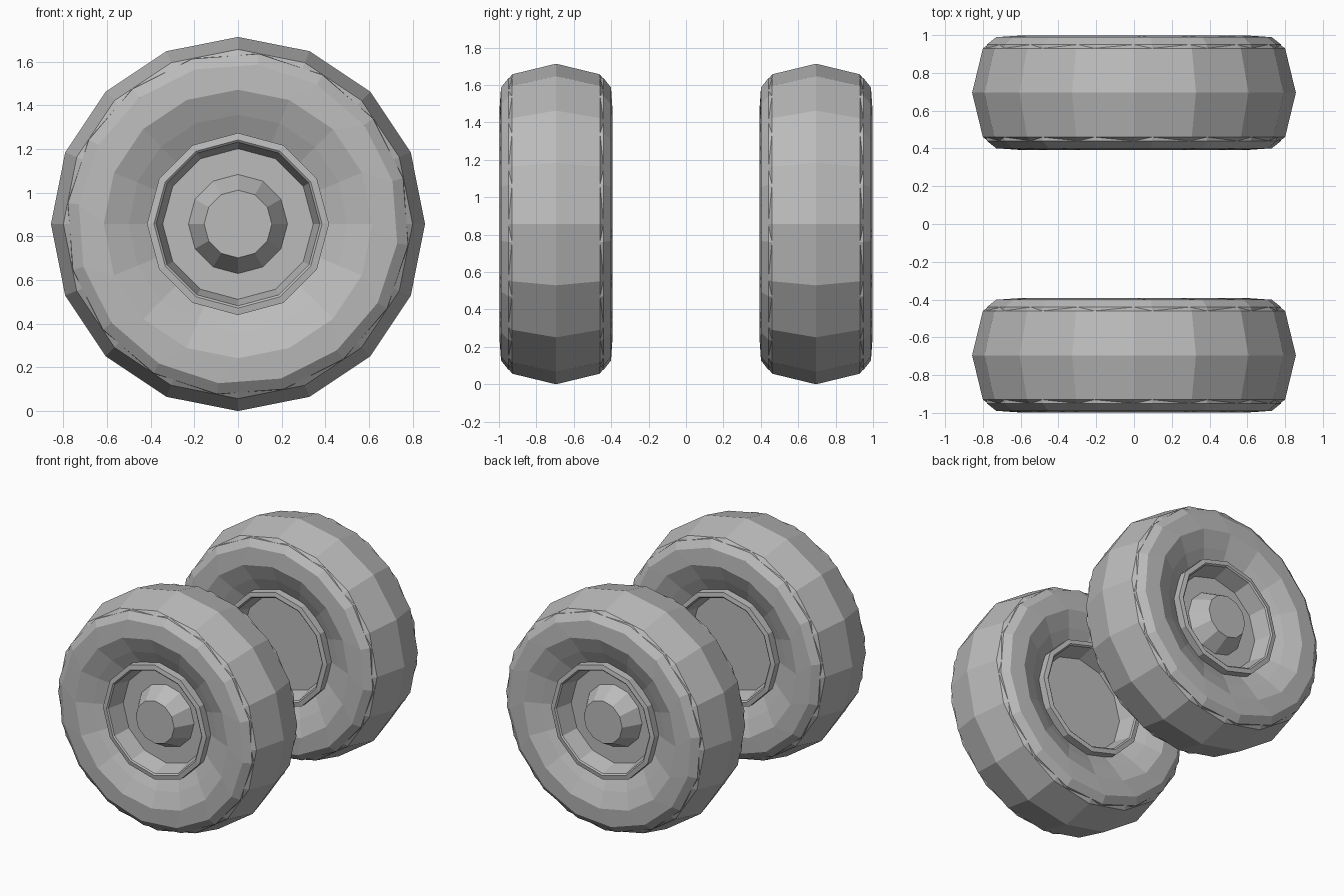
import bpy, bmesh
from math import sin, cos, pi, radians

cube = bpy.data.objects.get("Cube")
if cube:
    bpy.data.objects.remove(cube, do_unlink=True)

grey = bpy.data.materials.new("plain grey")
grey.use_nodes = True
colour = (0.5, 0.5, 0.5, 1)
grey.diffuse_color = colour
grey.node_tree.nodes["Principled BSDF"].inputs["Base Color"].default_value = colour

CENTRE_Z = 0.857
AXLE_Y = 0.695


def lathe(name, profile, sides, y, out=1, caps=False):
    """Turn (radius, offset, twist in degrees) rings about the wheel axle."""
    bm = bmesh.new()
    rings = []
    for r, off, twist in profile:
        ring = []
        for i in range(sides):
            a = 2 * pi * i / sides + radians(twist)
            ring.append(bm.verts.new((r * sin(a), y + out * off, CENTRE_Z + r * cos(a))))
        rings.append(ring)
    for a, b in zip(rings, rings[1:]):
        for i in range(sides):
            j = (i + 1) % sides
            bm.faces.new((a[i], a[j], b[j], b[i]))
    if caps:
        bm.faces.new(rings[0])
        bm.faces.new(rings[-1])
    bmesh.ops.recalc_face_normals(bm, faces=bm.faces)
    mesh = bpy.data.meshes.new(name)
    bm.to_mesh(mesh)
    bm.free()
    mesh.materials.append(grey)
    obj = bpy.data.objects.new(name, mesh)
    bpy.context.collection.objects.link(obj)
    return obj


def mirrored(half):
    """Reflect a half profile to the other side of the wheel."""
    return half + [(r, -off, t) for r, off, t in reversed(half)]


# Half profiles, listed from the outer face to the middle
tread = [(0.70, 0.285, 0), (0.745, 0.275, 0), (0.80, 0.235, 0)]
tread = tread + [(0.857, 0, 0)] + [(r, -o, t) for r, o, t in reversed(tread)]
sidewall = mirrored([(0.39, 0.20, 0), (0.50, 0.255, 0), (0.615, 0.302, 0),
                     (0.735, 0.294, 7), (0.785, 0.255, 7), (0.79, 0.20, 7)])
rim = mirrored([(0.345, 0.135, 0), (0.375, 0.262, 0), (0.385, 0.27, 0),
                (0.417, 0.265, 0), (0.417, 0.17, 0)])
disc = [(0.347, 0.135, 0), (0.347, -0.135, 0)]
hub = [(0.23, 0.13, 0), (0.155, 0.262, 0)]

for label, out in (("front", -1), ("back", 1)):
    y = out * AXLE_Y
    lathe(label + "_tread", tread, 16, y)
    lathe(label + "_sidewalls", sidewall, 16, y)
    lathe(label + "_rim", rim, 12, y)
    lathe(label + "_wheel_disc", disc, 12, y, caps=True)
    lathe(label + "_hub", hub, 12, y, out, caps=True)
